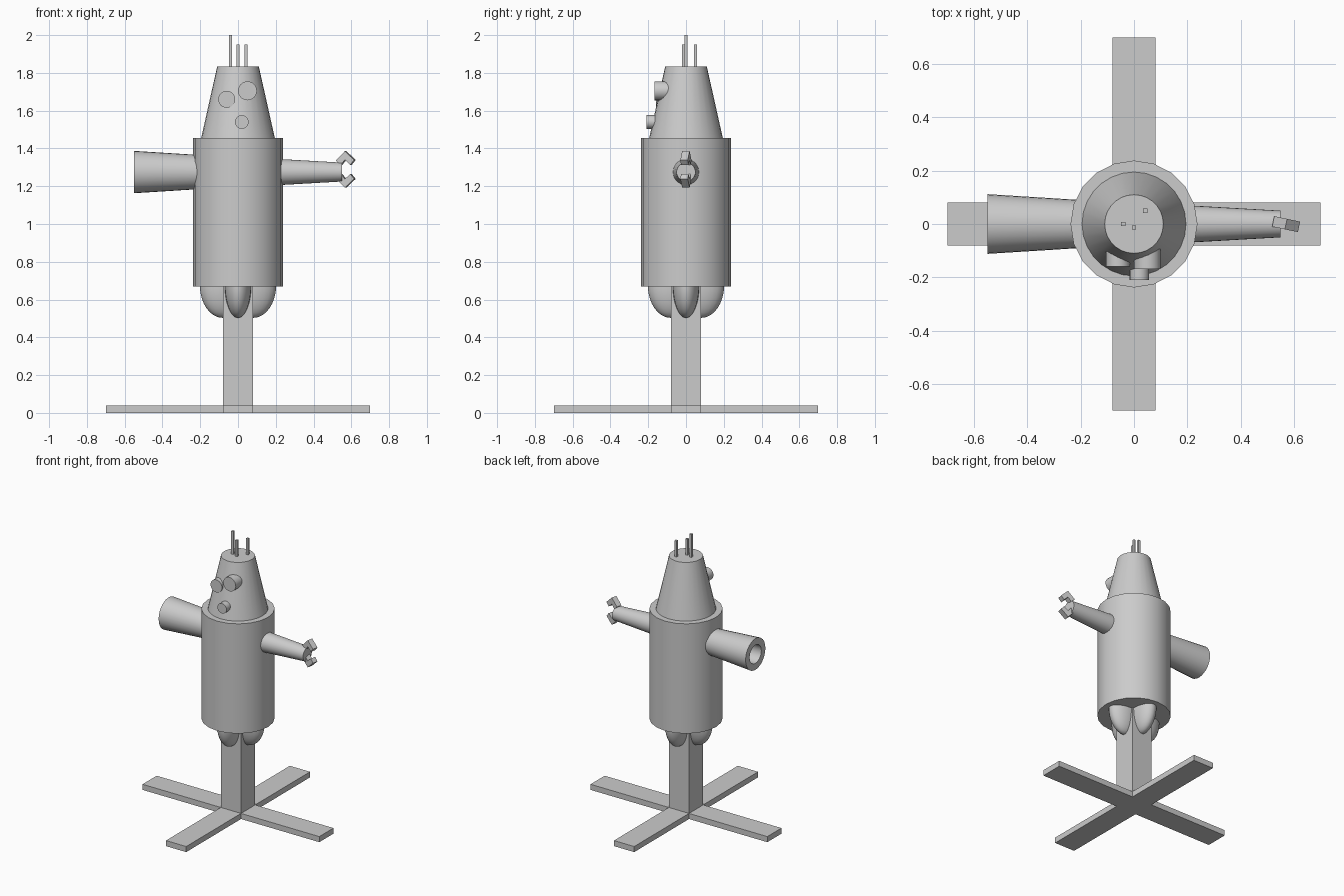
import bpy, bmesh, math
from mathutils import Matrix, Vector

if "Cube" in bpy.data.objects:
    bpy.data.objects.remove(bpy.data.objects["Cube"])


def finish(name, bm, matrix=Matrix(), smooth=True):
    bmesh.ops.remove_doubles(bm, verts=bm.verts, dist=1e-5)
    bmesh.ops.recalc_face_normals(bm, faces=bm.faces)
    bm.transform(matrix)
    mesh = bpy.data.meshes.new(name)
    bm.to_mesh(mesh)
    bm.free()
    ob = bpy.data.objects.new(name, mesh)
    bpy.context.collection.objects.link(ob)
    if smooth:
        bpy.ops.object.select_all(action='DESELECT')
        ob.select_set(True)
        bpy.context.view_layer.objects.active = ob
        bpy.ops.object.shade_smooth_by_angle(angle=math.radians(35))
    return ob


def lathe(name, profile, sides, matrix=Matrix()):
    """Revolve (radius, height) points around z."""
    bm = bmesh.new()
    vs = [bm.verts.new((0, r, z)) for r, z in profile]
    es = [bm.edges.new(p) for p in zip(vs, vs[1:])]
    bmesh.ops.spin(bm, geom=vs + es, cent=(0, 0, 0), axis=(0, 0, 1),
                   angle=math.tau, steps=sides)
    return finish(name, bm, matrix)


def box(name, lo, hi):
    bm = bmesh.new()
    lo, hi = Vector(lo), Vector(hi)
    bmesh.ops.create_cube(bm, size=1)
    m = Matrix.Translation((lo + hi) / 2) @ Matrix.Diagonal((*(hi - lo), 1))
    return finish(name, bm, m, False)


def prism(name, points, depth, matrix=Matrix()):
    """Extrude a flat outline along its local z."""
    bm = bmesh.new()
    f = bm.faces.new([bm.verts.new((x, y, 0)) for x, y in points])
    ext = bmesh.ops.extrude_face_region(bm, geom=[f])["geom"]
    bmesh.ops.translate(bm, vec=(0, 0, depth),
                        verts=[v for v in ext if isinstance(v, bmesh.types.BMVert)])
    return finish(name, bm, matrix, False)


# Cross-shaped foot and square post
w, L = 0.08, 0.70
quarter = [(w, w), (w, L), (-w, L)]
cross = []
for i in range(4):
    c, s = [(1, 0), (0, 1), (-1, 0), (0, -1)][i]
    cross += [(c * x - s * y, s * x + c * y) for x, y in quarter]
prism("cross_foot", cross, 0.04)
box("post", (-w, -w, 0.04), (w, w, 0.70))

# Body drum and tapered head
lathe("body", [(0, 0.67), (0.238, 0.67), (0.238, 1.455), (0, 1.455)], 20)
lathe("head", [(0, 1.455), (0.195, 1.455), (0.11, 1.835), (0, 1.835)], 28)

# Four rounded lobes under the body
for i in range(4):
    bm = bmesh.new()
    bmesh.ops.create_uvsphere(bm, u_segments=24, v_segments=16, radius=1)
    m = (Matrix.Rotation(i * math.pi / 2, 4, 'Z') @ Matrix.Translation((0.08, 0, 0.675))
         @ Matrix.Diagonal((0.122, 0.07, 0.172, 1)))
    finish(f"lobe_{i + 1}", bm, m)

# Eyes facing the front
for i, (x, z, r, front, back) in enumerate([(-0.06, 1.66, 0.045, -0.16, -0.09),
                                            (0.05, 1.705, 0.05, -0.168, -0.09),
                                            (0.02, 1.54, 0.036, -0.21, -0.12)]):
    m = Matrix.Translation((x, 0, z)) @ Matrix.Rotation(math.pi / 2, 4, 'X')
    lathe(f"eye_{i + 1}", [(0, -back), (r, -back), (r, -front), (0, -front)], 24, m)

# Antennae
for i, (x, y, top) in enumerate([(-0.04, 0.0, 2.0), (0.0, -0.013, 1.95), (0.042, 0.05, 1.95)]):
    box(f"antenna_{i + 1}", (x - 0.008, y - 0.008, 1.82), (x + 0.008, y + 0.008, top))

# Hollow flared arm (left) and tapered arm (right)
arm = Matrix.Translation((0, 0, 1.275))
lathe("barrel_arm", [(0, 0.2), (0.09, 0.2), (0.112, 0.55), (0.066, 0.55), (0.06, 0.25), (0, 0.25)],
      28, arm @ Matrix.Rotation(-math.pi / 2, 4, 'Y'))
lathe("claw_arm", [(0, 0.2), (0.07, 0.2), (0.05, 0.55), (0, 0.55)],
      28, arm @ Matrix.Rotation(math.pi / 2, 4, 'Y'))

# Two bent claw fingers, mirrored and turned slightly
hook = [(-0.047, 0.047), (0.002, 0.097), (0.052, 0.050), (0.031, 0.024),
        (0.002, 0.051), (-0.021, 0.023)]
for name, s in (("upper_finger", 1), ("lower_finger", -1)):
    m = (Matrix.Translation((0.568, 0, 1.289)) @ Matrix.Rotation(math.radians(-12), 4, 'Z')
         @ Matrix.Translation((0, 0.02, 0)) @ Matrix.Rotation(math.pi / 2, 4, 'X'))
    prism(name, [(x, s * y) for x, y in hook], 0.04, m)
